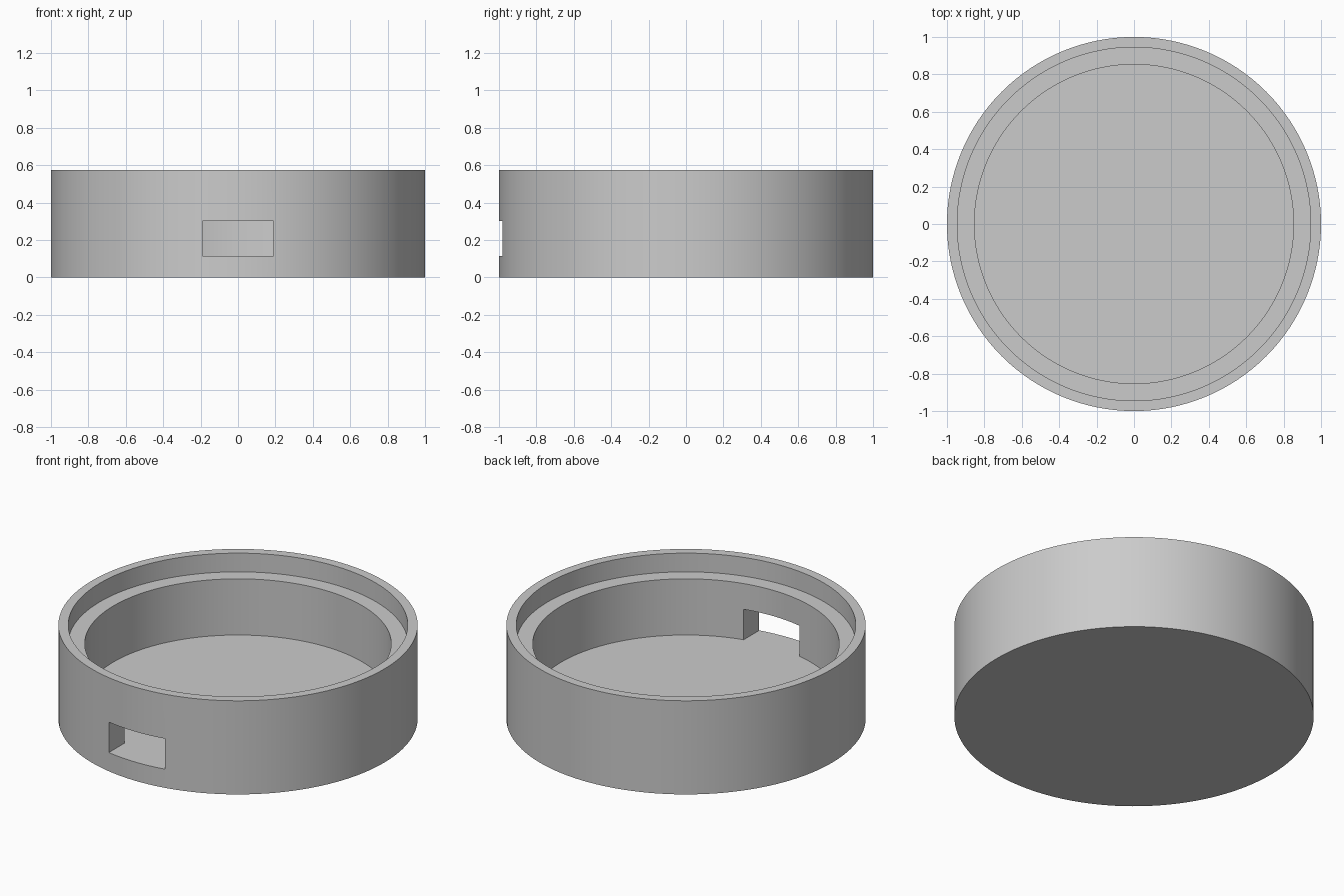
import bpy, bmesh
from math import tau, radians
from mathutils import Vector, Matrix

cube = bpy.data.objects.get("Cube")
if cube:
    bpy.data.objects.remove(cube, do_unlink=True)

SEGMENTS = 128
HEIGHT, LEDGE, FLOOR = 0.575, 0.46, 0.115
OUTER, RIM, INNER = 1.0, 0.945, 0.853

grey = bpy.data.materials.new("plain_grey")
grey.use_nodes = True
colour = (0.6, 0.6, 0.6, 1)
grey.diffuse_color = colour
grey.node_tree.nodes["Principled BSDF"].inputs["Base Color"].default_value = colour


def make_object(name, bm):
    bmesh.ops.recalc_face_normals(bm, faces=bm.faces)
    mesh = bpy.data.meshes.new(name)
    bm.to_mesh(mesh)
    bm.free()
    mesh.materials.append(grey)
    obj = bpy.data.objects.new(name, mesh)
    bpy.context.collection.objects.link(obj)
    return obj


# Round open case with a stepped rim, turned from its half section
profile = [(OUTER, 0), (OUTER, HEIGHT), (RIM, HEIGHT), (RIM, LEDGE),
           (INNER, LEDGE), (INNER, FLOOR)]
bm = bmesh.new()
rings = []
for radius, z in profile:
    rings.append([bm.verts.new(Matrix.Rotation(tau * i / SEGMENTS, 3, 'Z')
                               @ Vector((radius, 0, z)))
                  for i in range(SEGMENTS)])
for low, high in zip(rings, rings[1:]):
    for i in range(SEGMENTS):
        j = (i + 1) % SEGMENTS
        bm.faces.new((low[i], low[j], high[j], high[i]))
bm.faces.new(rings[0])
bm.faces.new(rings[-1])
case = make_object("round_case", bm)

# Rectangular slot through the front wall, level with the inside floor
slot_min = Vector((-0.19, -1.2, FLOOR))
slot_max = Vector((0.19, -0.8, 0.302))
bm = bmesh.new()
bmesh.ops.create_cube(bm, size=1)
bmesh.ops.scale(bm, vec=slot_max - slot_min, verts=bm.verts)
bmesh.ops.translate(bm, vec=(slot_min + slot_max) / 2, verts=bm.verts)
cutter = make_object("slot_cutter", bm)
cutter.hide_render = True

cut = case.modifiers.new("front_slot", 'BOOLEAN')
cut.operation = 'DIFFERENCE'
cut.solver = 'EXACT'
cut.object = cutter
bpy.ops.object.select_all(action='DESELECT')
bpy.context.view_layer.objects.active = case
case.select_set(True)
bpy.ops.object.modifier_apply(modifier=cut.name)
bpy.data.objects.remove(cutter, do_unlink=True)

# Merge the slot floor with the inside floor
bm = bmesh.new()
bm.from_mesh(case.data)
seams = [e for e in bm.edges if len(e.link_faces) == 2 and
         all(f.normal.z > 0.99 and abs(f.calc_center_median().z - FLOOR) < 0.001
             for f in e.link_faces)]
bmesh.ops.dissolve_edges(bm, edges=seams, use_verts=False)
bm.to_mesh(case.data)
bm.free()

bpy.ops.object.shade_smooth_by_angle(angle=radians(30))
